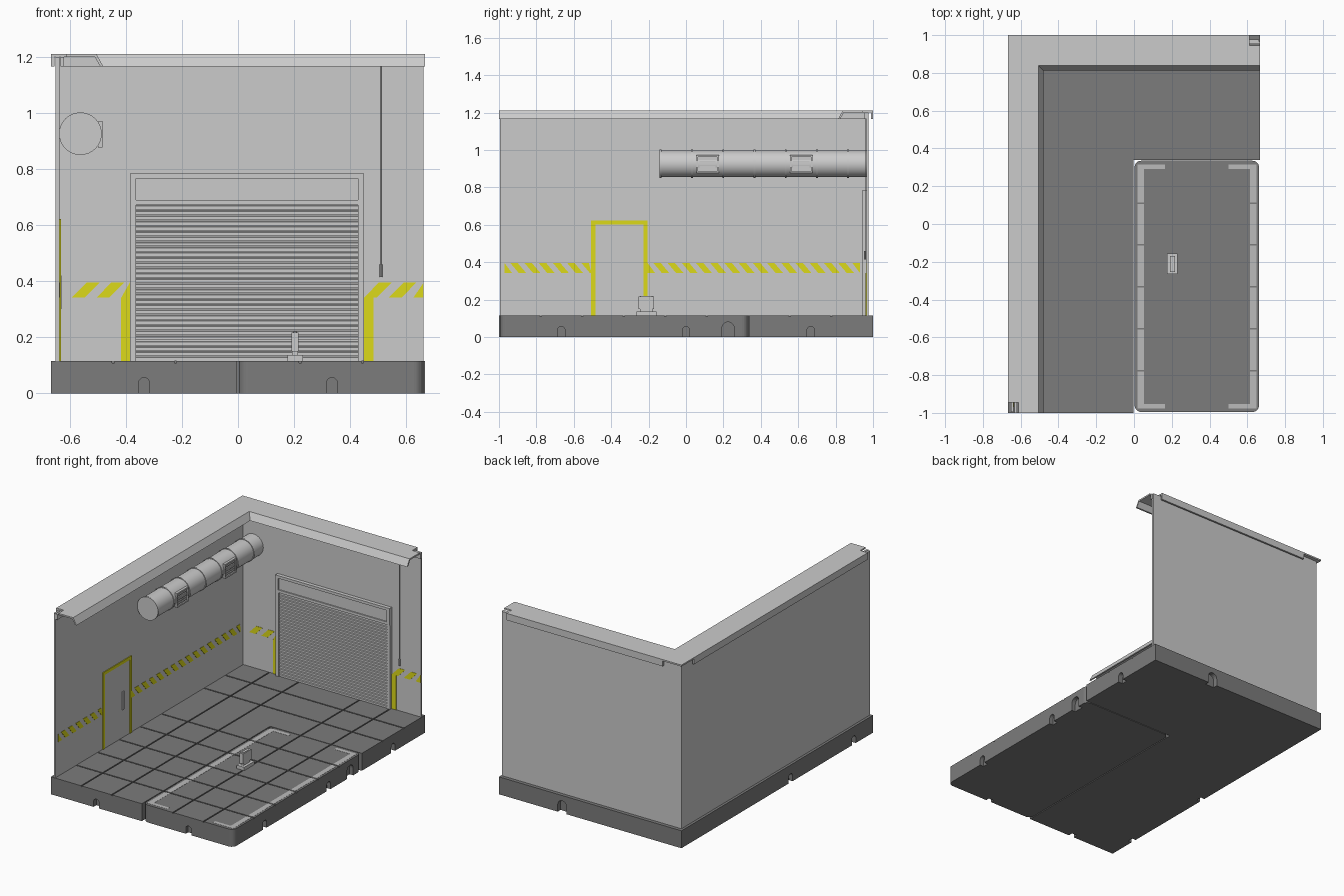
import bpy, bmesh, math

if "Cube" in bpy.data.objects:
    bpy.data.objects.remove(bpy.data.objects["Cube"])

YELLOW = bpy.data.materials.new("hazard_yellow")
YELLOW.diffuse_color = (0.72, 0.70, 0.01, 1)
YELLOW.use_nodes = True
YELLOW.node_tree.nodes["Principled BSDF"].inputs["Base Color"].default_value = YELLOW.diffuse_color
LIGHT = bpy.data.materials.new("light_marking")
LIGHT.diffuse_color = (0.5, 0.5, 0.5, 1)
LIGHT.use_nodes = True
LIGHT.node_tree.nodes["Principled BSDF"].inputs["Base Color"].default_value = LIGHT.diffuse_color
DARK = bpy.data.materials.new("floor_grey")
DARK.diffuse_color = (0.2, 0.2, 0.2, 1)
DARK.use_nodes = True
DARK.node_tree.nodes["Principled BSDF"].inputs["Base Color"].default_value = DARK.diffuse_color
TOP = 0.115          # floor level
WX, WY = -0.637, 0.964   # inner faces of left and back walls


def place(p, axis, t):
    a, b = p
    return {'x': (t, a, b), 'y': (a, t, b), 'z': (a, b, t)}[axis]


def prism(bm, pts, axis, lo, hi):
    """Extrude a 2D outline along an axis."""
    pts = [p for i, p in enumerate(pts) if p != pts[i - 1]]
    r0 = [bm.verts.new(place(p, axis, lo)) for p in pts]
    r1 = [bm.verts.new(place(p, axis, hi)) for p in pts]
    bm.faces.new(r0)
    bm.faces.new(r1)
    n = len(pts)
    for i in range(n):
        j = (i + 1) % n
        bm.faces.new((r0[i], r0[j], r1[j], r1[i]))


def box(bm, x0, x1, y0, y1, z0, z1):
    prism(bm, [(x0, y0), (x1, y0), (x1, y1), (x0, y1)], 'z', z0, z1)


def circle(cx, cy, r, n=32):
    return [(cx + r * math.cos(2 * math.pi * i / n), cy + r * math.sin(2 * math.pi * i / n)) for i in range(n)]


def finish(name, bm, mat=None, smooth=False):
    bmesh.ops.recalc_face_normals(bm, faces=bm.faces)
    me = bpy.data.meshes.new(name)
    bm.to_mesh(me)
    bm.free()
    ob = bpy.data.objects.new(name, me)
    bpy.context.collection.objects.link(ob)
    if mat:
        me.materials.append(mat)
    if smooth:
        select(ob)
        bpy.ops.object.shade_smooth_by_angle(angle=math.radians(30))
    return ob


def select(ob):
    bpy.ops.object.select_all(action='DESELECT')
    ob.select_set(True)
    bpy.context.view_layer.objects.active = ob


def boxes(name, dims, mat=None):
    bm = bmesh.new()
    for d in dims:
        box(bm, *d)
    return finish(name, bm, mat)


def rounded(x0, x1, y0, y1, r, n=6):
    pts = []
    for k, (cx, cy) in enumerate([(x1 - r, y1 - r), (x0 + r, y1 - r), (x0 + r, y0 + r), (x1 - r, y0 + r)]):
        for i in range(n + 1):
            a = math.pi / 2 * (k + i / n)
            pts.append((cx + r * math.cos(a), cy + r * math.sin(a)))
    return pts


def arch(c, w, h):
    r = w / 2
    return [(c - r, -0.02), (c + r, -0.02)] + [
        (c + r * math.cos(math.pi * i / 10), h - r + r * math.sin(math.pi * i / 10)) for i in range(11)]


# floor slab and the separate parking plate
bm = bmesh.new()
prism(bm, [(-.667, -1), (-.003, -1), (-.003, .34), (.667, .34), (.667, 1), (-.667, 1)], 'z', 0, TOP)
slab = finish("floor_slab", bm, DARK)
bm = bmesh.new()
prism(bm, rounded(.003, .662, -.995, .335, .035), 'z', 0, TOP)
plate = finish("parking_plate", bm, DARK)

# cutters: floor tile joints in both directions, and cable arches in the sides
pitch, g = 2 / 9, 0.004
gx = boxes("joint_cutter_a", [(-.667 + k * pitch - g, -.667 + k * pitch + g, -1.1, WY, TOP - .006, .2) for k in (1, 2, 4, 5)])
gy = boxes("joint_cutter_b", [(WX, .8, 1 - k * pitch - g, 1 - k * pitch + g, TOP - .006, .2) for k in (1, 2, 4, 5, 6, 7, 8)])
bm = bmesh.new()
for x in (-.335, .335):
    prism(bm, arch(x, .04, .056), 'y', -1.05, -.97)
prism(bm, arch(.205, .065, .08), 'y', .97, 1.05)
for y, w, h in ((-.667, .04, .056), (0, .04, .056), (.225, .065, .08), (.667, .04, .056)):
    prism(bm, arch(y, w, h), 'x', .635, .72)
for y in (-.14, -.8):
    prism(bm, arch(y, .04, .056), 'x', -.72, -.64)
ga = finish("arch_cutter", bm)
for ob in (slab, plate):
    select(ob)
    for c in (gx, gy, ga):
        m = ob.modifiers.new("cut", 'BOOLEAN')
        m.operation, m.solver, m.object = 'DIFFERENCE', 'EXACT', c
        bpy.ops.object.modifier_apply(modifier=m.name)
for c in (gx, gy, ga):
    bpy.data.objects.remove(c)

# light corner markings on the plate, broken at the tile joints
marks = []
cuts = [-.98] + [1 - k * pitch for k in (8, 7, 6, 5, 4)] + [.32]
for x0 in (.018, .614):
    for a, b in zip(cuts, cuts[1:]):
        marks.append((x0, x0 + .034, a + g, b - g, TOP - .004, TOP + .001))
for x0, x1 in ((.052, .165), (.5, .614)):
    for y in (-.98, .288):
        marks.append((x0, x1, y + g, y + .032 - g, TOP - .004, TOP + .001))
boxes("parking_markings", marks, LIGHT)

# charging post
bm = bmesh.new()
box(bm, .176, .231, -.265, -.157, TOP - .002, .137)
box(bm, .193, .214, -.245, -.178, .13, .152)
box(bm, .191, .216, -.255, -.17, .15, .217)
prism(bm, rounded(.196, .211, -.245, -.18, .007), 'z', .215, .22)
finish("charging_post", bm)

# walls
boxes("left_wall", [(-.65, WX, -.995, .976, .085, 1.2)])
boxes("back_wall", [(WX, .662, WY, .976, .085, 1.2)])


# L-shaped cap: profile of (distance inward, height) swept round the corner
def sweep(bm, prof, end=0.0):
    a = [bm.verts.new((-.667 + d, -1 + end, z)) for d, z in prof]
    b = [bm.verts.new((-.667 + d, 1 - d, z)) for d, z in prof]
    c = [bm.verts.new((.667 - end, 1 - d, z)) for d, z in prof]
    for r, s in ((a, b), (b, c)):
        for i in range(len(prof)):
            j = (i + 1) % len(prof)
            bm.faces.new((r[i], r[j], s[j], s[i]))
    bm.faces.new(a)
    bm.faces.new(c)


bm = bmesh.new()
sweep(bm, [(0, 1.2), (0, 1.21), (.055, 1.21), (.055, 1.2)], .055)
sweep(bm, [(.055, 1.2), (.055, 1.21), (.162, 1.21), (.187, 1.165), (.176, 1.165), (.156, 1.2)])
sweep(bm, [(.034, 1.165), (.034, 1.2), (.047, 1.2), (.047, 1.165)])
box(bm, -.667, -.655, -.945, .87, 1.165, 1.201)
box(bm, -.53, .612, .988, 1, 1.165, 1.201)
finish("wall_cap", bm)

# ventilation duct with joint rings
bm = bmesh.new()
CX, CZ = -.562, .926
prism(bm, circle(CX, CZ, .072), 'y', -.138, WY)
for y in (-.14, .028, .195, .362, .529, .696, .863):
    prism(bm, circle(CX, CZ, .076), 'y', y - .001, y + .009)
finish("ventilation_duct", bm, smooth=True)

# louvred outlets on the duct
for n, y in enumerate((.055, .555)):
    y1 = y + .122
    d = [(CX + .02, -.493, y + .004, y1 - .004, .885, .964),
         (-.5, -.484, y, y1, .876, .886), (-.5, -.484, y, y1, .962, .972),
         (-.5, -.484, y, y + .01, .886, .962), (-.5, -.484, y1 - .01, y1, .886, .962)]
    d += [(-.5, -.486, y + .018, y1 - .018, z, z + .008) for z in (.892, .906, .92, .934, .948)]
    boxes(f"duct_outlet_{n + 1}", d)

# roller door: frame rails, header box with raised border, ribbed shutter
boxes("roller_door_frame", [
    (-.386, -.364, .945, WY, TOP, .68), (.428, .45, .945, WY, TOP, .68),
    (-.386, .45, .948, WY, .672, .784),
    (-.386, .45, .94, .95, .672, .69), (-.386, .45, .94, .95, .766, .784),
    (-.386, -.364, .94, .95, .69, .766), (.428, .45, .94, .95, .69, .766)])
prof, N = [(WY, .674), (WY, TOP)], 30
step = (.674 - TOP) / N
for i in range(N):
    z = TOP + i * step
    prof += [(.951, z), (.951, z + step * .65), (.957, z + step * .8), (.957, z + step)]
bm = bmesh.new()
prism(bm, prof, 'x', -.366, .43)
finish("roller_shutter", bm)


# hazard stripes: slanted bars clipped to a span
def stripes(name, a, b, axis, face, lean, pitch):
    bm = bmesh.new()
    t = {'x': (face - .001, face + .0025), 'y': (face - .0025, face + .001)}[axis]
    z0, z1 = .342, .395
    clip = lambda v: min(max(v, a), b)
    s = a - pitch
    while s < b + pitch:
        w = pitch * .52
        lo, hi = (clip(s), clip(s + w)), (clip(s + lean), clip(s + lean + w))
        if hi[1] - hi[0] + lo[1] - lo[0] > .012:
            prism(bm, [(lo[0], z0), (lo[1], z0), (hi[1], z1), (hi[0], z1)], axis, *t)
        s += pitch
    return finish(name, bm, YELLOW)


stripes("left_wall_stripe_front", -.97, -.505, 'x', WX, -.045, .076)
stripes("left_wall_stripe_rear", -.205, .93, 'x', WX, -.045, .076)
stripes("back_wall_stripe_left", -.592, -.386, 'y', WY, .052, .088)
stripes("back_wall_stripe_right", .45, .662, 'y', WY, .052, .088)
boxes("roller_door_yellow_posts", [(-.417, -.386, WY - .003, WY, TOP, .342),
                                   (.45, .483, WY - .003, WY, TOP, .342)], YELLOW)

# side door on the left wall
boxes("side_door_frame", [(WX - .001, WX + .005, -.507, -.485, TOP, .622),
                          (WX - .001, WX + .005, -.227, -.205, TOP, .622),
                          (WX - .001, WX + .005, -.485, -.227, .602, .622)], YELLOW)
boxes("side_door_panel", [(WX - .001, WX + .002, -.485, -.227, TOP, .602)])
boxes("side_door_handle", [(WX, WX + .007, -.302, -.286, .3, .42)])

# pull cord with grip beside the roller door
bm = bmesh.new()
prism(bm, circle(.51, .958, .0015, 6), 'z', .46, 1.2)
prism(bm, circle(.51, .957, .005, 8), 'z', .415, .46)
finish("pull_cord", bm)
